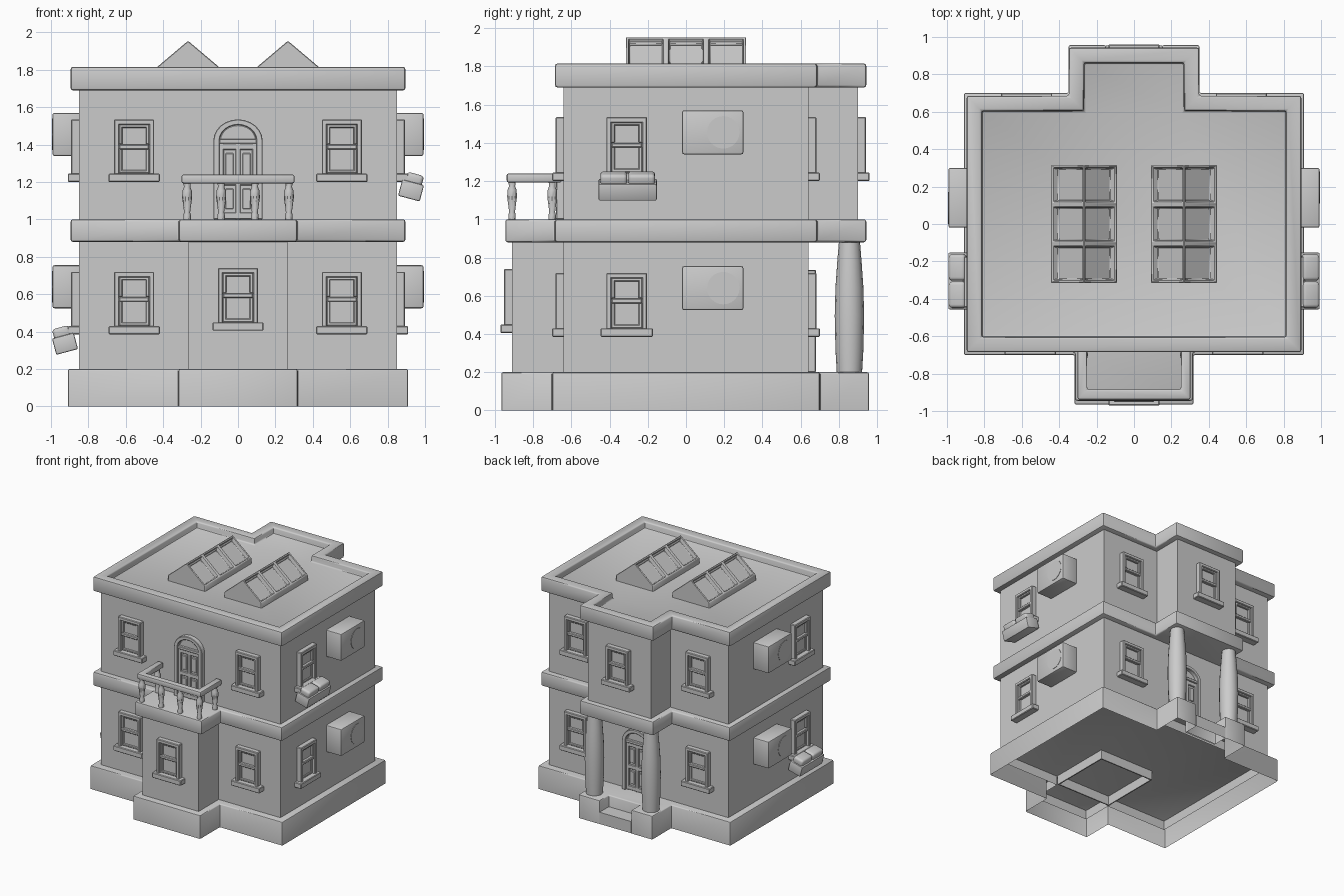
import bpy, bmesh
from math import pi, sin, cos, radians
from mathutils import Matrix, Vector

if "Cube" in bpy.data.objects:
    bpy.data.objects.remove(bpy.data.objects["Cube"])


def finish(name, bm, bevel=0.0, mat=None, seg=2):
    """Bevel sharp edges, move into place and make the object."""
    bmesh.ops.recalc_face_normals(bm, faces=bm.faces)
    if bevel:
        edges = [e for e in bm.edges if len(e.link_faces) == 2 and e.calc_face_angle(0) > 0.6]
        bmesh.ops.bevel(bm, geom=edges, offset=bevel, segments=seg, profile=0.5,
                        affect='EDGES', clamp_overlap=True)
    if mat:
        bm.transform(mat)
    me = bpy.data.meshes.new(name)
    for f in bm.faces:
        f.smooth = True
    bm.to_mesh(me)
    bm.free()
    me.set_sharp_from_angle(angle=radians(35))
    ob = bpy.data.objects.new(name, me)
    bpy.context.collection.objects.link(ob)
    return ob


def box(bm, x0, x1, y0, y1, z0, z1, mat=Matrix()):
    c = Vector(((x0 + x1) / 2, (y0 + y1) / 2, (z0 + z1) / 2))
    m = mat @ Matrix.Translation(c) @ Matrix.Diagonal((x1 - x0, y1 - y0, z1 - z0, 1))
    bmesh.ops.create_cube(bm, size=1, matrix=m)


def prism(bm, pts, z0, z1, bottom=True):
    """Vertical prism over an outline; returns its top face."""
    lo = [bm.verts.new((x, y, z0)) for x, y in pts]
    hi = [bm.verts.new((x, y, z1)) for x, y in pts]
    n = len(pts)
    for i in range(n):
        j = (i + 1) % n
        bm.faces.new((lo[i], lo[j], hi[j], hi[i]))
    if bottom:
        bm.faces.new(lo[::-1])
    return bm.faces.new(hi)


def outline(hx, hy, front=None, back=None, notch=None):
    """Main rectangle with optional front and back bays (half width, y)."""
    p = [(-hx, -hy)]
    if front:
        w, y = front
        p += [(-w, -hy), (-w, y), (w, y), (w, -hy)]
    p += [(hx, -hy), (hx, hy)]
    if back:
        w, y = back
        p += [(w, hy), (w, y)]
        if notch:
            nw, ny = notch
            p += [(nw, y), (nw, ny), (-nw, ny), (-nw, y)]
        p += [(-w, y), (-w, hy)]
    return p + [(-hx, hy)]


def solid(name, pts, z0, z1, bevel=0.0, bottom=True):
    bm = bmesh.new()
    prism(bm, pts, z0, z1, bottom)
    return finish(name, bm, bevel)


def lathe(name, prof, loc, n=16):
    bm = bmesh.new()
    vs = [bm.verts.new((r, 0, z)) for r, z in prof]
    es = [bm.edges.new(p) for p in zip(vs, vs[1:])]
    bmesh.ops.spin(bm, geom=vs + es, cent=(0, 0, 0), axis=(0, 0, 1), angle=2 * pi, steps=n)
    bmesh.ops.remove_doubles(bm, verts=bm.verts, dist=1e-4)
    finish(name, bm, 0, Matrix.Translation(loc))


def place(x, y, z, deg):
    return Matrix.Translation((x, y, z)) @ Matrix.Rotation(radians(deg), 4, 'Z')


# local frames below: outward is -y, wall plane y = 0
def window(mat):
    bm = bmesh.new()
    box(bm, -.137, .137, -.06, .01, 0, .045)          # sill
    for s in (-1, 1):                                 # jambs
        box(bm, *sorted((s * .08, s * .107)), -.042, .01, .04, .335)
    box(bm, -.107, .107, -.042, .01, .305, .335)      # head
    box(bm, -.085, .085, -.012, .01, .04, .31)        # glass
    for z0, z1, d in ((.175, .2, .036), (.2, .31, .03), (.045, .18, .02)):
        if z1 - z0 < .03:
            box(bm, -.08, .08, -d, .01, z0, z1)       # meeting rail
        else:
            for s in (-1, 1):                         # sash stiles
                box(bm, *sorted((s * .062, s * .082)), -d, .01, z0, z1)
    box(bm, -.08, .08, -.03, .01, .29, .31)
    box(bm, -.08, .08, -.02, .01, .045, .065)
    finish("window", bm, .005, mat, 1)


def arch(w, spring, h, n=12):
    return [(-w, 0)] + [(-w * cos(pi * i / n), spring + h * sin(pi * i / n))
                        for i in range(n + 1)] + [(w, 0)]


def door(mat):
    bm = bmesh.new()
    tip = Matrix.Rotation(pi / 2, 4, 'X')             # outline x,y -> x,z ; z -> -y
    outer, inner = arch(.132, .42, .115), arch(.098, .42, .085)
    prism(bm, outer + inner[::-1], -.01, .04)         # arched frame
    prism(bm, inner, -.01, .012)                      # backing
    bm.transform(tip)
    box(bm, -.1, .1, -.034, .01, .405, .43)           # transom
    for x in (-.09, 0, .09):                          # leaf stiles
        box(bm, x - .014, x + .014, -.024, .01, 0, .41)
    for z in (.02, .2, .39):                          # leaf rails
        box(bm, -.098, .098, -.023, .01, z - .018, z + .018)
    for x in (-.046, .046):                           # raised panels
        for z0, z1 in ((.055, .165), (.235, .355)):
            box(bm, x - .022, x + .022, -.02, .01, z0, z1)
    finish("door", bm, .004, mat, 1)


def air_unit(mat):
    bm = bmesh.new()
    box(bm, -.16, .16, -.142, .01, 0, .23)
    finish("air_conditioner", bm, .01, mat)
    bm = bmesh.new()
    bmesh.ops.create_cone(bm, cap_ends=True, segments=24, radius1=.085, radius2=.085, depth=.01,
                          matrix=Matrix.Translation((.055, -.14, .115)) @ Matrix.Rotation(pi / 2, 4, 'X'))
    finish("air_conditioner_fan", bm, 0, mat)


def flower_box(mat):
    tilt = Matrix.Translation((0, -.075, 0)) @ Matrix.Rotation(radians(15), 4, 'X')
    bm = bmesh.new()
    box(bm, -.152, .152, -.06, .06, -.045, .045, tilt)
    finish("flower_box", bm, .008, mat)
    bm = bmesh.new()
    for x in (-.073, .073):
        box(bm, x - .07, x + .07, -.048, .045, .03, .092, tilt)
    finish("flowers", bm, .018, mat, 3)


def skylight(x):
    bm = bmesh.new()
    w, h, zb, ze, zt = .176, .315, 1.74, 1.806, 1.955
    rows = []
    for i in range(4):
        y = -h + 2 * h * i / 3
        rows.append([bm.verts.new((x + a, y, z)) for a, z in
                     ((-w, zb), (-w, ze), (0, zt), (w, ze), (w, zb))])
    panes = []
    for a, b in zip(rows, rows[1:]):
        for k in range(4):
            f = bm.faces.new((a[k], b[k], b[k + 1], a[k + 1]))
            if k in (1, 2):
                panes.append(f)
    bm.faces.new(rows[0])
    bm.faces.new(rows[-1][::-1])
    bmesh.ops.recalc_face_normals(bm, faces=bm.faces)
    if panes[0].normal.z < 0:
        bmesh.ops.reverse_faces(bm, faces=bm.faces)
    bmesh.ops.inset_individual(bm, faces=panes, thickness=.017, depth=0)
    bmesh.ops.inset_individual(bm, faces=panes, thickness=.012, depth=-.035)
    for f in bm.faces:
        f.smooth = False
    finish("skylight", bm, .004, None, 1)


# plinth (hollow below), porch step and walls reaching down inside it
solid("plinth", outline(.91, .70, (.318, -.966), (.35, .957), (.15, .83)), 0, .2, .01, False)
solid("porch_step", [(-.15, .82), (.15, .82), (.15, .955), (-.15, .955)], 0, .1, 0, False)
solid("ground_floor_walls", outline(.85, .64, (.265, -.91)), .12, .9, 0, False)
solid("upper_floor_walls", outline(.85, .64, None, (.30, .90)), .98, 1.7)
bm = bmesh.new()
for s in (-1, 1):
    box(bm, *sorted((s * .255, s * .265)), -.63, -.09, .12, .2)
for y in (-.63, -.1):
    box(bm, -.265, .265, y, y + .01, .12, .2)
finish("foundation_ring", bm)

# storey band and roof parapet with sunken deck
solid("storey_band", outline(.895, .685, (.315, -.945), (.348, .943)), .88, 1.0, .012)
bm = bmesh.new()
top = prism(bm, outline(.895, .685, None, (.348, .943)), 1.69, 1.815)
bmesh.ops.recalc_face_normals(bm, faces=bm.faces)
bmesh.ops.inset_region(bm, faces=[top], thickness=.08, use_even_offset=True)
bmesh.ops.inset_region(bm, faces=[top], thickness=.001, depth=-.055, use_even_offset=True)
finish("roof_parapet", bm, .012)
for x in (-.267, .267):
    skylight(x)

# windows, front and back
for x in (-.555, .555):
    for z in (.385, 1.2):
        window(place(x, -.64, z, 0))
        window(place(x * 1.035, .64, z, 180))
window(place(0, -.91, .405, 0))
window(place(0, .90, 1.2, 180))

# side windows and air conditioners
for s in (-1, 1):
    for z in (.385, 1.2):
        window(place(s * .85, -.31, z, s * 90))
        air_unit(place(s * .85, .14, z + .14, s * 90))
flower_box(place(.85, -.305, 1.155, 90))
flower_box(place(-.85, -.305, .335, -90))

# doors
door(place(0, -.64, 1.0, 0))
door(place(0, .64, .2, 180))

# balcony rail and balusters
solid("balcony_rail", [(-.302, -.938), (.302, -.938), (.302, -.65), (.25, -.65), (.25, -.885),
                       (-.25, -.885), (-.25, -.65), (-.302, -.65)], 1.193, 1.24, .01)
bal = [(.02, 0), (.02, .025), (.016, .04), (.027, .12), (.025, .155), (.017, .175), (.02, .2)]
for x, y in [(-.272, -.91), (-.09, -.91), (.09, -.91), (.272, -.91), (-.272, -.70), (.272, -.70)]:
    lathe("baluster", bal, (x, y, .998), 10)

# porch columns
col = [(.066, 0), (.073, .12), (.077, .3), (.073, .45), (.064, .58), (.055, .69)]
for x in (-.268, .268):
    lathe("porch_column", col, (x, .855, .195), 16)
